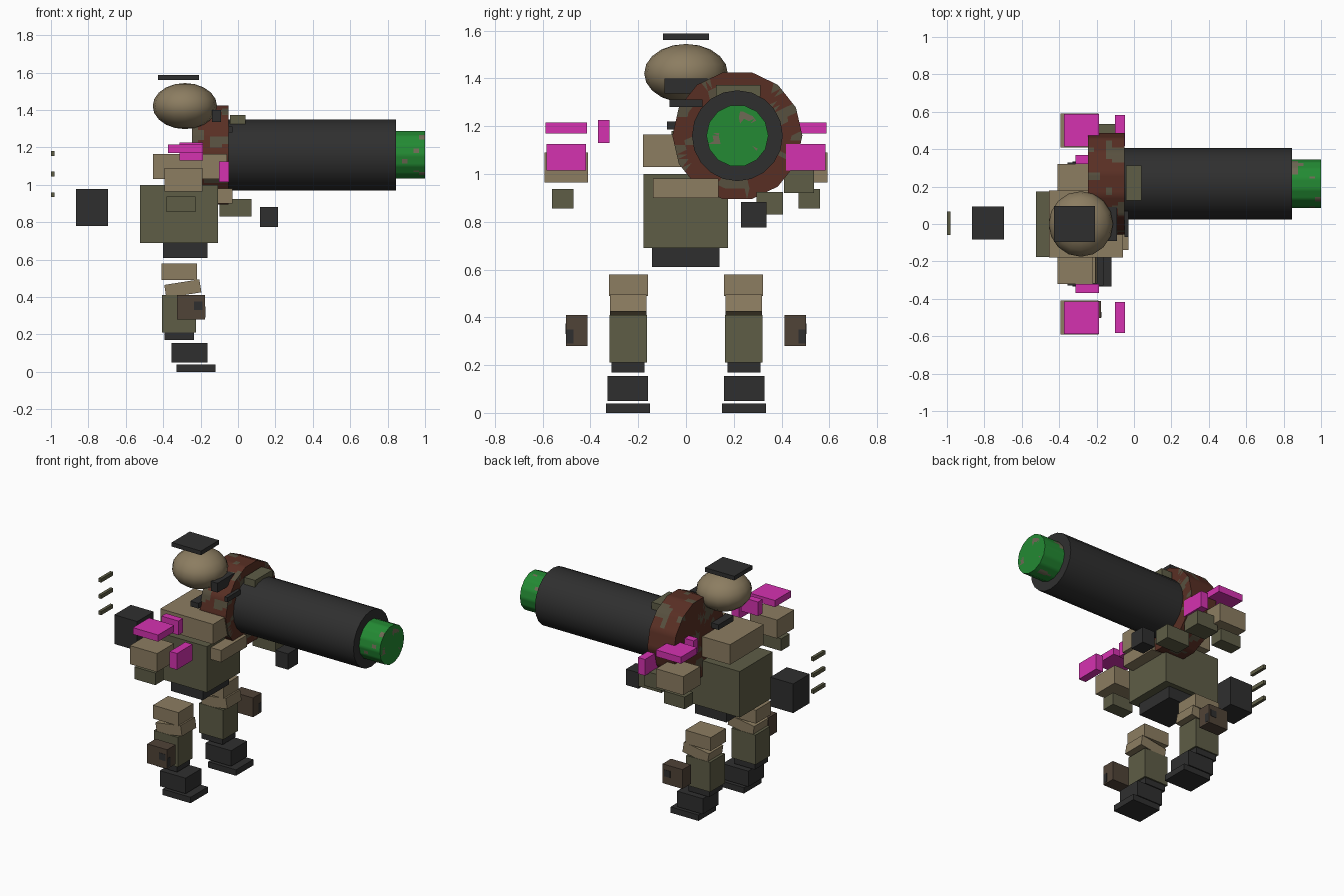
import bpy
import bmesh
from math import radians
from mathutils import Matrix, Vector, noise

default_cube = bpy.data.objects.get("Cube")
if default_cube:
    bpy.data.objects.remove(default_cube, do_unlink=True)


def material(name, hex_code):
    """Flat material from an sRGB hex code, stored as linear values."""
    srgb = [int(hex_code[i:i + 2], 16) / 255 for i in range(0, 6, 2)]
    linear = [c / 12.92 if c < 0.04 else ((c + 0.055) / 1.055) ** 2.4 for c in srgb]
    mat = bpy.data.materials.new(name)
    mat.use_nodes = True
    mat.diffuse_color = (*linear, 1)
    mat.node_tree.nodes["Principled BSDF"].inputs["Base Color"].default_value = (*linear, 1)
    return mat


tan = material("tan", "8c7d61")
olive = material("olive", "5e5d46")
charcoal = material("charcoal", "2f2f2f")
magenta = material("magenta", "d532b0")
green = material("green", "238a33")
rust = material("rust brown", "592f24")
camo = material("camouflage grey", "57503f")
leather = material("dark leather", "504337")
mauve = material("dull mauve", "6f6a55")


def finish(name, bm, mats, smooth=False):
    mesh = bpy.data.meshes.new(name)
    bm.normal_update()
    bm.to_mesh(mesh)
    bm.free()
    for mat in mats:
        mesh.materials.append(mat)
    obj = bpy.data.objects.new(name, mesh)
    bpy.context.collection.objects.link(obj)
    if smooth:
        bpy.ops.object.select_all(action="DESELECT")
        obj.select_set(True)
        bpy.context.view_layer.objects.active = obj
        bpy.ops.object.shade_smooth_by_angle(angle=radians(40))
    return obj


def box(name, mat, x, y, z, tilt=0):
    """Box from its (min, max) extents, tilted about the sideways axis."""
    spans = (x, y, z)
    centre = Vector([(low + high) / 2 for low, high in spans])
    size = Vector([high - low for low, high in spans])
    bm = bmesh.new()
    bmesh.ops.create_cube(bm, size=1, matrix=Matrix.Diagonal(size).to_4x4())
    obj = finish(name, bm, [mat])
    obj.location = centre
    obj.rotation_euler.y = radians(tilt)
    return obj


def pair(name, mat, x, y, z, tilt=0):
    """The same box on both sides of the body."""
    box("back_" + name, mat, x, y, z, tilt)
    box("front_" + name, mat, x, (-y[1], -y[0]), z, tilt)


def tube(name, mats, x, radius, sides, cuts=0, patch_limit=None, grain=1):
    """Cylinder along the gun axis, with optional noise patches."""
    bm = bmesh.new()
    place = Matrix.Translation(((x[0] + x[1]) / 2, GUN_Y, GUN_Z)) @ Matrix.Rotation(radians(90), 4, "Y")
    bmesh.ops.create_cone(bm, cap_ends=True, cap_tris=cuts > 0, segments=sides, radius1=radius,
                          radius2=radius, depth=x[1] - x[0], matrix=place)
    if cuts:
        bmesh.ops.subdivide_edges(bm, edges=bm.edges[:], cuts=cuts, use_grid_fill=True)
        for face in bm.faces:
            spot = noise.noise(face.calc_center_median() * grain)
            face.material_index = int(spot > patch_limit)
    return finish(name, bm, mats, smooth=True)


GUN_Y, GUN_Z = 0.215, 1.16

# Legs
pair("thigh", tan, (-.41, -.22), (.16, .322), (.49, .58))
pair("knee", tan, (-.39, -.2), (.165, .318), (.41, .48), tilt=-9)
pair("shin", olive, (-.405, -.225), (.163, .32), (.21, .41))
pair("ankle", charcoal, (-.393, -.236), (.173, .312), (.17, .21))
pair("boot", charcoal, (-.355, -.162), (.158, .328), (.05, .155))
pair("boot_sole", charcoal, (-.328, -.12), (.15, .335), (0, .04))
pair("leg_pouch", leather, (-.326, -.177), (.413, .503), (.28, .41))
pair("pouch_side_patch", charcoal, (-.235, -.19), (.5, .505), (.33, .375))
pair("pouch_front_patch", charcoal, (-.18, -.175), (.47, .5), (.29, .35))

# Body
box("pelvis", charcoal, (-.4, -.164), (-.142, .14), (.61, .69))
box("torso", olive, (-.524, -.108), (-.177, .175), (.69, 1))
box("chest_plate", tan, (-.11, -.03), (-.138, .137), (.9, .98))
box("upper_chest", tan, (-.455, -.06), (-.18, .18), (1.03, 1.165))
box("neck", charcoal, (-.3, -.24), (-.08, .08), (1.185, 1.22))

# Backpack and its trailing vanes
box("backpack", charcoal, (-.866, -.695), (-.083, .093), (.78, .977))
for index in range(3):
    base = .935 + index * .11
    box(f"vane_{index + 1}", olive, (-1, -.98), (-.06, .066), (base, base + .025))

# Head with its hat plate and face pieces
bm = bmesh.new()
bmesh.ops.create_uvsphere(bm, u_segments=16, v_segments=10, radius=1)
bmesh.ops.scale(bm, vec=(.172, .175, .123), verts=bm.verts)
bmesh.ops.translate(bm, vec=(-.284, 0, 1.421), verts=bm.verts)
finish("head", bm, [tan], smooth=True)
box("hat_plate", charcoal, (-.428, -.209), (-.096, .096), (1.56, 1.588))
box("visor", charcoal, (-.14, -.09), (-.09, .09), (1.337, 1.4))
box("mouth_guard", charcoal, (-.052, -.03), (-.07, .07), (1.28, 1.312))

# Shoulders and arms
pair("shoulder", tan, (-.394, -.19), (.41, .592), (.965, 1.09))
pair("forearm", olive, (-.382, -.226), (.47, .56), (.855, .937))
pair("shoulder_top_plate", magenta, (-.374, -.186), (.415, .588), (1.17, 1.215))
pair("shoulder_inner_plate", magenta, (-.314, -.187), (.32, .368), (1.13, 1.225))
pair("shoulder_front_plate", magenta, (-.102, -.048), (.418, .583), (1.015, 1.125))
box("reaching_arm", olive, (-.22, -.06), (.41, .535), (.92, 1.02))
box("reaching_forearm", olive, (-.1, .073), (.295, .405), (.83, .925))
box("hand", charcoal, (.118, .213), (.23, .337), (.775, .882))

# Cannon
tube("cannon_drum", [rust, camo], (-.247, -.052), .272, 14, cuts=5, patch_limit=.25, grain=14)
tube("cannon_barrel", [charcoal], (-.052, .845), .19, 20)
tube("cannon_tip", [green, mauve], (.845, 1), .13, 14, cuts=4, patch_limit=.42, grain=19)
box("cannon_sight", olive, (-.042, .04), (.125, .312), (1.325, 1.372))
